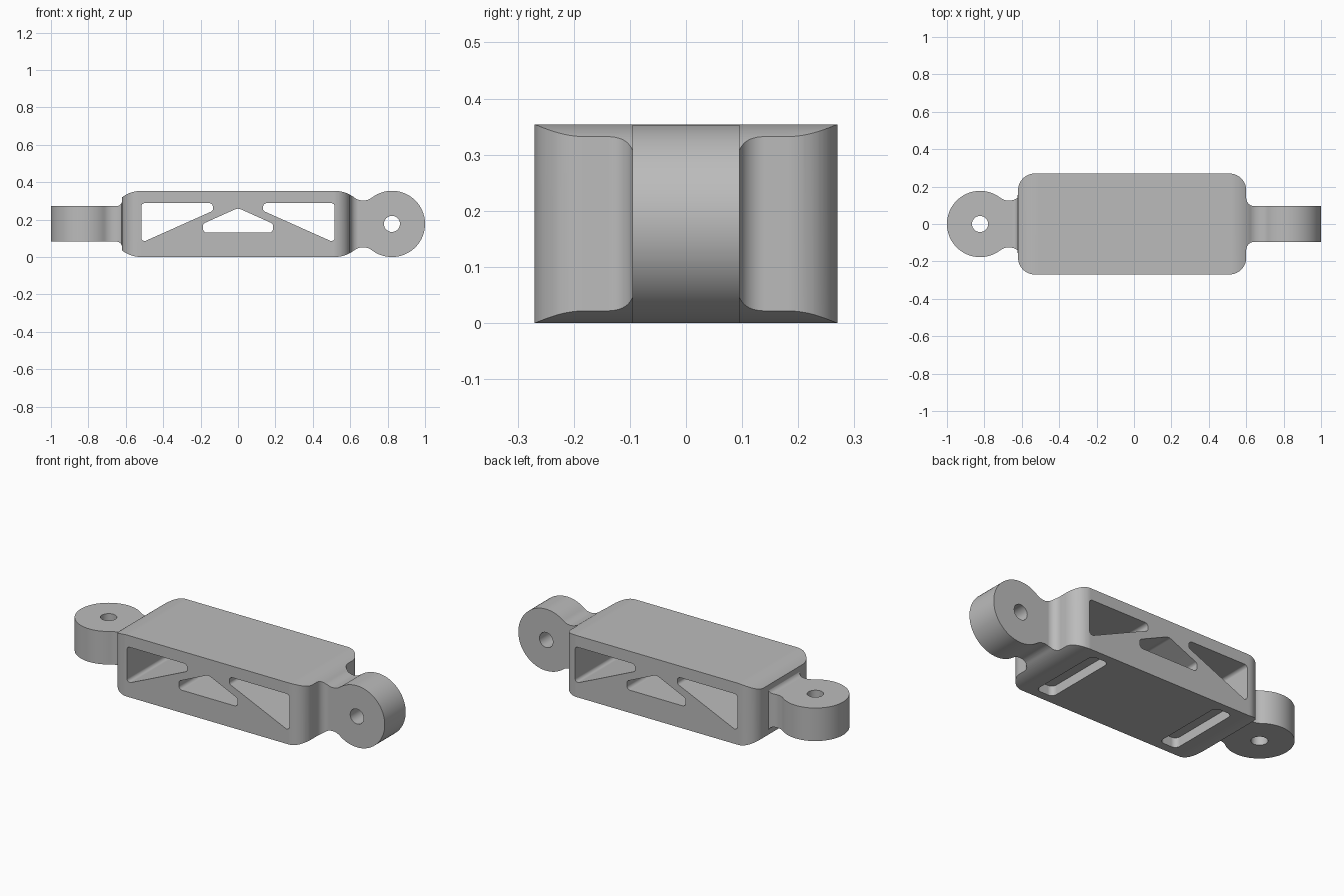
import bpy, bmesh
from math import sin, cos, radians, acos, degrees, tan, atan2, pi
from mathutils import Vector

if "Cube" in bpy.data.objects:
    bpy.data.objects.remove(bpy.data.objects["Cube"], do_unlink=True)

# Main dimensions
R = 0.177            # lug radius and half height of the body
LUG_X = 0.823        # lug centres
END_X = 0.515        # centres of the rounded body ends
HALF_LUG = 0.095
HALF_Y = 0.27
CORNER = 0.09
NECK = 0.077         # fillet between lug and body end

metal = bpy.data.materials.new("grey_metal")
metal.use_nodes = True
grey = (0.5, 0.5, 0.5, 1)
metal.diffuse_color = grey
metal.node_tree.nodes["Principled BSDF"].inputs["Base Color"].default_value = grey


def arc(cx, cy, r, start, end, steps=14):
    """Points along an arc, angles in degrees."""
    out = []
    for i in range(steps + 1):
        a = radians(start + (end - start) * i / steps)
        out.append((cx + r * cos(a), cy + r * sin(a)))
    return out


def rounded(corners):
    """Convex polygon of (x, y, radius), with its corners rounded."""
    out = []
    n = len(corners)
    for i, (x, y, r) in enumerate(corners):
        p = Vector((x, y))
        a = (Vector(corners[i - 1][:2]) - p).normalized()
        b = (Vector(corners[(i + 1) % n][:2]) - p).normalized()
        half = a.angle(b) / 2
        centre = p + (a + b).normalized() * r / sin(half)
        start = p + a * r / tan(half) - centre
        end = p + b * r / tan(half) - centre
        first = atan2(start.y, start.x)
        turn = (atan2(end.y, end.x) - first + pi) % (2 * pi) - pi
        out += arc(centre.x, centre.y, r, degrees(first), degrees(first + turn), 8)
    return out


def mirrored(upper):
    """Close an upper half outline with its mirror image."""
    return upper + [(x, -y) for x, y in reversed(upper) if abs(y) > 1e-4]


def prism(name, outline, low, high, axis, lift=0.0):
    """Closed, outward-facing solid from an outline along y (front) or z (plan)."""
    n = len(outline)
    area = sum(outline[i - 1][0] * outline[i][1] - outline[i][0] * outline[i - 1][1]
               for i in range(n))
    if area < 0:
        outline = outline[::-1]
    bm = bmesh.new()
    if axis == "Y":
        base, top = [[bm.verts.new((x, d, v + lift)) for x, v in outline]
                     for d in (high, low)]
    else:
        base, top = [[bm.verts.new((x, v, d)) for x, v in outline]
                     for d in (low, high)]
    bm.faces.new(base[::-1])
    bm.faces.new(top)
    for i in range(n):
        bm.faces.new((base[i - 1], base[i], top[i], top[i - 1]))
    bm.normal_update()
    mesh = bpy.data.meshes.new(name)
    bm.to_mesh(mesh)
    bm.free()
    mesh.materials.append(metal)
    obj = bpy.data.objects.new(name, mesh)
    bpy.context.scene.collection.objects.link(obj)
    return obj


def combine(obj, tool, operation):
    """Apply a boolean and discard the tool."""
    mod = obj.modifiers.new("cut", "BOOLEAN")
    mod.operation, mod.solver, mod.object = operation, "EXACT", tool
    graph = bpy.context.evaluated_depsgraph_get()
    result = bpy.data.meshes.new_from_object(obj.evaluated_get(graph))
    obj.modifiers.clear()
    obj.data = result
    bpy.data.objects.remove(tool, do_unlink=True)


# Lug with a filleted neck, running from the body end to the tip
mid = (END_X + LUG_X) / 2
t = degrees(acos((LUG_X - mid) / (R + NECK)))
neck_y = (R + NECK) * sin(radians(t))
lug_curve = (arc(mid, neck_y, NECK, 180 + t, 360 - t)
             + arc(LUG_X, 0, R, 180 - t, 0, 40)[1:])

# Front profile: round lug on one end of the body, slab on the other
left_angle = degrees(acos(-0.105 / R))
front = ([(-1.05, HALF_LUG)] + arc(-0.65, HALF_LUG + 0.03, 0.03, -90, 0)
         + arc(-END_X, 0, R, left_angle, 90) + arc(END_X, 0, R, 90, t)[:-1] + lug_curve)

# Plan: the same lug turned by a quarter on the opposite end
plan = ([(-x, y) for x, y in reversed(lug_curve)]
        + arc(-0.53, HALF_Y - CORNER, CORNER, 180, 90)
        + arc(0.51, HALF_Y - CORNER, CORNER, 90, 0)
        + arc(0.645, HALF_LUG + 0.045, 0.045, 180, 270) + [(1.05, HALF_LUG)])

body = prism("link_body", mirrored(front), -0.4, 0.4, "Y", R)
combine(body, prism("plan_tool", mirrored(plan), -0.1, 0.5, "Z"), "INTERSECT")

# Truss windows through the sides
side_window = [(-0.517, 0.288, 0.018), (-0.134, 0.288, 0.02),
               (-0.134, 0.247, 0.017), (-0.517, 0.076, 0.018)]
middle_window = [(0, 0.262, 0.04), (0.187, 0.178, 0.018), (0.187, 0.13, 0.02),
                 (-0.187, 0.13, 0.02), (-0.187, 0.178, 0.018)]
for window in (side_window, [(-x, z, r) for x, z, r in side_window], middle_window):
    combine(body, prism("window_tool", rounded(window), -0.5, 0.5, "Y"), "DIFFERENCE")

# Pin holes, one upright and one crosswise
pin = arc(0, 0, 0.043, 0, 348.75, 31)
combine(body, prism("pin_tool", [(x - LUG_X, y) for x, y in pin], -0.1, 0.5, "Z"), "DIFFERENCE")
combine(body, prism("pin_tool", [(x + LUG_X, y) for x, y in pin], -0.5, 0.5, "Y", R), "DIFFERENCE")

# Shallow slots across the underside
for s in (-1, 1):
    x0, x1 = sorted((s * 0.35, s * 0.46))
    slot = [(x0, -0.22, 0.03), (x1, -0.22, 0.03), (x1, 0.22, 0.03), (x0, 0.22, 0.03)]
    combine(body, prism("slot_tool", rounded(slot), -0.1, 0.055, "Z"), "DIFFERENCE")

# Smooth curves, crisp edges, flat planes
bpy.context.view_layer.objects.active = body
body.select_set(True)
bpy.ops.object.shade_smooth_by_angle(angle=radians(25))
body.modifiers.new("clean_shading", "WEIGHTED_NORMAL").keep_sharp = True
